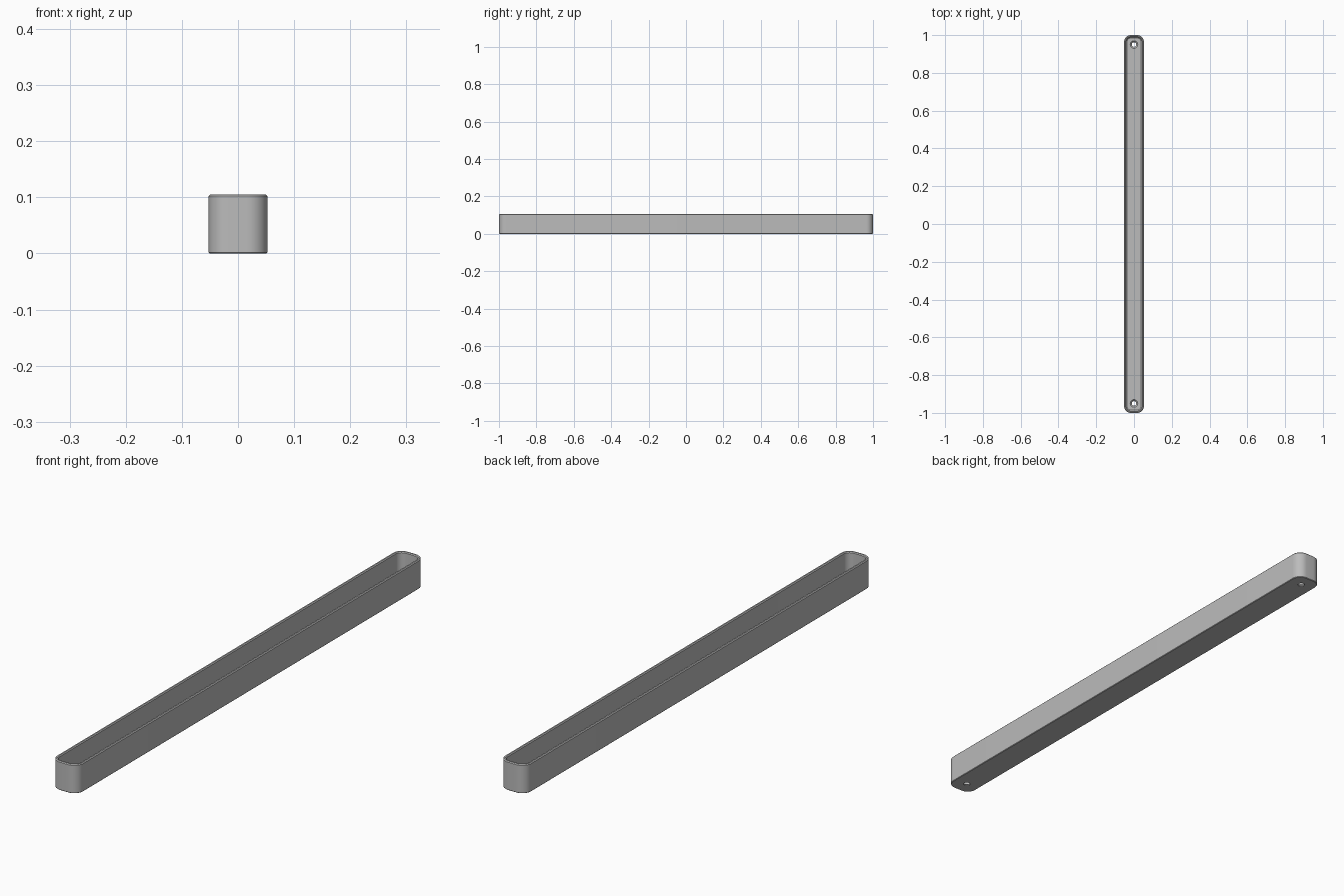
import bpy, bmesh, math

cube = bpy.data.objects.get("Cube")
if cube:
    bpy.data.objects.remove(cube, do_unlink=True)

WIDTH, LENGTH, HEIGHT = 0.105, 2.0, 0.105
RADIUS, WALL, FLOOR = 0.036, 0.011, 0.012
STEPS = 10

grey = bpy.data.materials.new("plain grey")
grey.use_nodes = True
colour = (0.5, 0.5, 0.5, 1)
grey.diffuse_color = colour
grey.node_tree.nodes["Principled BSDF"].inputs["Base Color"].default_value = colour


def make_object(name, bm):
    bmesh.ops.recalc_face_normals(bm, faces=bm.faces)
    mesh = bpy.data.meshes.new(name)
    bm.to_mesh(mesh)
    bm.free()
    mesh.materials.append(grey)
    obj = bpy.data.objects.new(name, mesh)
    bpy.context.collection.objects.link(obj)
    return obj


def skin(bm, rings):
    """Join rings of points into a closed solid."""
    loops = [[bm.verts.new(p) for p in ring] for ring in rings]
    n = len(loops[0])
    for a, b in zip(loops, loops[1:]):
        for i in range(n):
            j = (i + 1) % n
            bm.faces.new((a[i], a[j], b[j], b[i]))
    bm.faces.new(loops[0])
    bm.faces.new(loops[-1])


def rounded_ring(inset, z):
    cx, cy, r = WIDTH / 2 - RADIUS, LENGTH / 2 - RADIUS, RADIUS - inset
    points = []
    for q, (sx, sy) in enumerate(((1, 1), (-1, 1), (-1, -1), (1, -1))):
        for k in range(STEPS + 1):
            a = (q + k / STEPS) * math.pi / 2
            points.append((sx * cx + r * math.cos(a), sy * cy + r * math.sin(a), z))
    return points


def circle_ring(y, r, z, sides=32):
    return [(r * math.cos(math.tau * i / sides), y + r * math.sin(math.tau * i / sides), z)
            for i in range(sides)]


# Trough: outer wall, softened rim, inner wall and floor
bm = bmesh.new()
skin(bm, [rounded_ring(inset, z) for inset, z in (
    (0.002, 0), (0, 0.002), (0, HEIGHT - 0.003), (0.003, HEIGHT),
    (WALL - 0.003, HEIGHT), (WALL, HEIGHT - 0.003),
    (WALL, FLOOR + 0.004), (WALL + 0.004, FLOOR))])
trough = make_object("trough", bm)

# Countersunk screw holes through the floor, one near each end
bm = bmesh.new()
for y in (-0.95, 0.95):
    skin(bm, [circle_ring(y, r, z) for r, z in (
        (0.012, -0.02), (0.012, 0.004), (0.02, FLOOR), (0.02, FLOOR + 0.01))])
cutter = make_object("screw_hole_cutter", bm)
cutter.hide_render = True

bpy.ops.object.select_all(action="DESELECT")
trough.select_set(True)
bpy.context.view_layer.objects.active = trough
mod = trough.modifiers.new("screw holes", "BOOLEAN")
mod.operation, mod.solver, mod.object = "DIFFERENCE", "EXACT", cutter
bpy.ops.object.modifier_apply(modifier=mod.name)
bpy.data.objects.remove(cutter, do_unlink=True)
bpy.ops.object.shade_smooth_by_angle(angle=math.radians(30))
